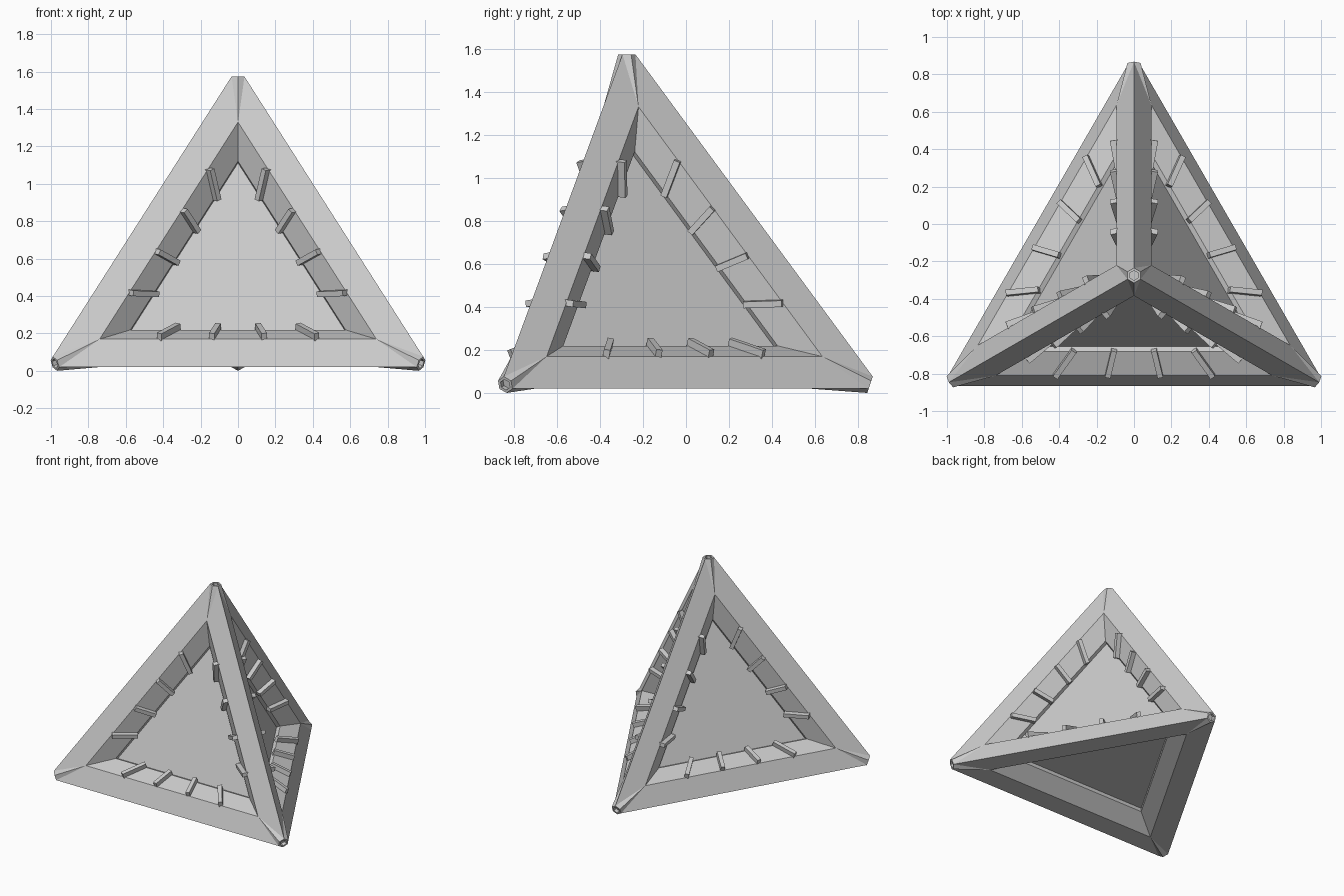
import bpy, bmesh
from mathutils import Vector

if "Cube" in bpy.data.objects:
    bpy.data.objects.remove(bpy.data.objects["Cube"])

TIP = 0.04        # radius of hexagonal corner tips
OPEN = 0.756      # opening size relative to the face
FLOOR = 0.777     # floor size relative to the opening
DEPTH, STEP = 0.105, 0.027

P = [Vector(p) for p in ((-0.979, -0.84, 0.038), (0.979, -0.84, 0.038),
                         (0, 0.855, 0.038), (0, -0.275, 1.573))]
O = sum(P, Vector()) / 4


def toward(i, j):
    # direction across the tip of corner i, heading for corner j
    d = (P[i] - O).normalized()
    e = P[j] - P[i]
    return (e - d * e.dot(d)).normalized()


def make_object(name, bm):
    bmesh.ops.remove_doubles(bm, verts=bm.verts, dist=1e-5)
    bmesh.ops.recalc_face_normals(bm, faces=bm.faces)
    me = bpy.data.meshes.new(name)
    bm.to_mesh(me)
    bm.free()
    ob = bpy.data.objects.new(name, me)
    bpy.context.collection.objects.link(ob)
    return ob


def poly(bm, *pts):
    bm.faces.new([bm.verts.new(p) for p in pts])


def face_loops(k):
    # opening, wall foot and floor triangles of the face opposite corner k
    ids = [i for i in range(4) if i != k]
    g = sum((P[i] for i in ids), Vector()) / 3
    n = (P[ids[1]] - P[ids[0]]).cross(P[ids[2]] - P[ids[0]]).normalized()
    if n.dot(g - O) < 0:
        n = -n
    rim = {i: g + (P[i] - g) * OPEN + n * 0.018 for i in ids}
    foot = {i: g + (P[i] - g) * OPEN * FLOOR + n * (0.018 - DEPTH) for i in ids}
    floor = {i: foot[i] - n * STEP for i in ids}
    return ids, g, n, rim, foot, floor


# Pyramid body: frames, sloped walls, stepped floors
bm = bmesh.new()
for k in range(4):
    ids, g, n, rim, foot, floor = face_loops(k)
    for a in range(3):
        i, j, m = ids[a], ids[(a + 1) % 3], ids[(a + 2) % 3]
        ei, ej = P[i] + toward(i, j) * TIP, P[j] + toward(j, i) * TIP
        em = P[i] + toward(i, m) * TIP
        mid = P[i] - toward(i, k) * TIP
        poly(bm, ei, ej, rim[j], rim[i])
        poly(bm, ei, mid, rim[i])
        poly(bm, mid, em, rim[i])
        poly(bm, rim[i], rim[j], foot[j], foot[i])
        poly(bm, foot[i], foot[j], floor[j], floor[i])
    poly(bm, *[floor[i] for i in ids])

# Recessed hexagonal tips
for i in range(4):
    a, b, c = [toward(i, j) for j in range(4) if j != i]
    ring = [a, -b, c, -a, b, -c]
    sink = (O - P[i]).normalized() * 0.025
    for s in range(6):
        u, v = ring[s], ring[(s + 1) % 6]
        poly(bm, P[i] + u * TIP, P[i] + v * TIP, P[i] + v * 0.026, P[i] + u * 0.026)
        poly(bm, P[i] + u * 0.026, P[i] + v * 0.026,
             P[i] + v * 0.026 + sink, P[i] + u * 0.026 + sink)
    poly(bm, *[P[i] + u * 0.026 + sink for u in ring])
make_object("pyramid_body", bm)

# Ribs crossing the walls of the three upright faces
for k, name in ((2, "front_ribs"), (0, "right_ribs"), (1, "left_ribs")):
    ids, g, n, rim, foot, floor = face_loops(k)
    bm = bmesh.new()
    for a in range(3):
        i, j = ids[a], ids[(a + 1) % 3]
        for t in (-0.57, -0.19, 0.19, 0.57):
            f = (t + 1) / 2
            A, B = rim[i].lerp(rim[j], f), foot[i].lerp(foot[j], f)
            axis = (B - A).normalized()
            up = (rim[j] - rim[i]).cross(foot[i] - rim[i]).normalized()
            if up.dot(g - A) < 0:
                up = -up
            side = axis.cross(up).normalized() * 0.015
            B = B + axis * 0.012
            lo, hi = up * -0.008, up * 0.034
            sec = [side + lo, side + hi, -side + hi, -side + lo]
            for s in range(4):
                u, v = sec[s], sec[(s + 1) % 4]
                poly(bm, A + u, A + v, B + v, B + u)
            poly(bm, *[A + u for u in sec])
            poly(bm, *[B + u for u in sec])
    make_object(name, bm)
